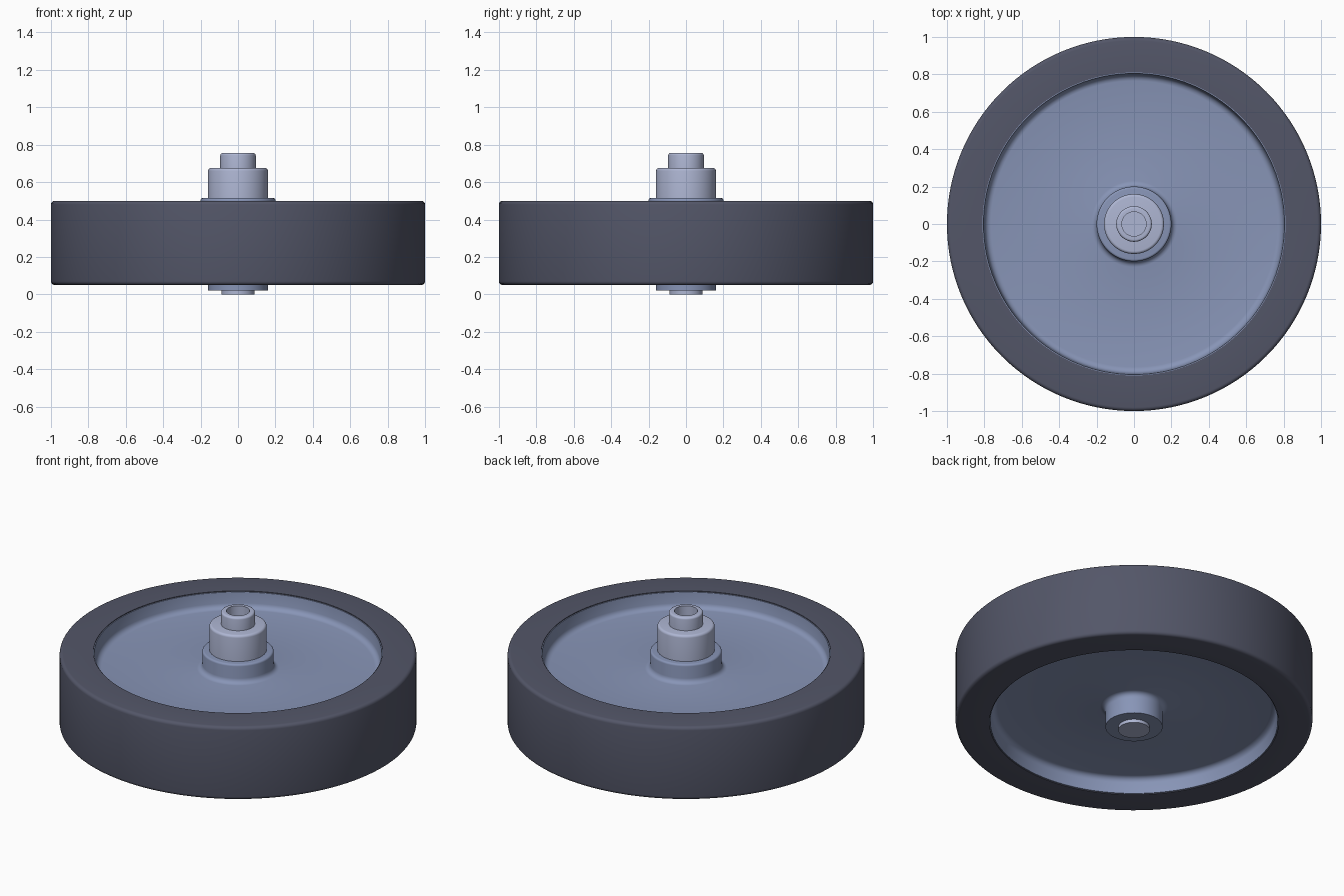
import bpy, bmesh, math
from mathutils import Vector, Matrix

if "Cube" in bpy.data.objects:
    bpy.data.objects.remove(bpy.data.objects["Cube"])

SIDES = 128


def srgb(hex_code):
    c = [int(hex_code[i:i + 2], 16) / 255 for i in (0, 2, 4)]
    return [v / 12.92 if v <= 0.04045 else ((v + 0.055) / 1.055) ** 2.4 for v in c] + [1.0]


def material(name, hex_code):
    m = bpy.data.materials.new(name)
    m.diffuse_color = srgb(hex_code)
    m.use_nodes = True
    m.node_tree.nodes["Principled BSDF"].inputs["Base Color"].default_value = m.diffuse_color
    return m


def rounded(points, closed):
    """Profile points (radius, z, fillet) -> 2D points with rounded corners."""
    out, n = [], len(points)
    for i, (r, z, f) in enumerate(points):
        p = Vector((r, z))
        if f == 0 or (not closed and i in (0, n - 1)):
            out.append(p)
            continue
        a = (Vector(points[i - 1][:2]) - p).normalized() * f + p
        b = (Vector(points[(i + 1) % n][:2]) - p).normalized() * f + p
        # five-point blend that follows a quarter circle closely
        for k in range(5):
            t = k / 4
            w0, w1, w2 = (1 - t) ** 2, 2 * t * (1 - t) * math.sqrt(0.5), t * t
            out.append((a * w0 + p * w1 + b * w2) / (w0 + w1 + w2))
    return out


def lathe(name, points, mat, closed=False):
    """Turn a profile round the z axis."""
    prof = rounded(points, closed)
    bm = bmesh.new()
    verts = [bm.verts.new((p.x, 0, p.y)) for p in prof]
    edges = [bm.edges.new(pair) for pair in zip(verts, verts[1:])]
    if closed:
        edges.append(bm.edges.new((verts[-1], verts[0])))
    bmesh.ops.spin(bm, geom=verts + edges, axis=(0, 0, 1), cent=(0, 0, 0),
                   angle=2 * math.pi, steps=SIDES, use_duplicate=False)
    bmesh.ops.remove_doubles(bm, verts=bm.verts, dist=1e-5)
    bmesh.ops.recalc_face_normals(bm, faces=bm.faces)
    mesh = bpy.data.meshes.new(name)
    bm.to_mesh(mesh)
    bm.free()
    mesh.materials.append(mat)
    ob = bpy.data.objects.new(name, mesh)
    bpy.context.collection.objects.link(ob)
    bpy.ops.object.select_all(action='DESELECT')
    ob.select_set(True)
    bpy.context.view_layer.objects.active = ob
    bpy.ops.object.shade_smooth_by_angle(angle=math.radians(32))
    return ob


rubber = material("dark_rubber", "535668")
plastic = material("blue_grey_hub", "8895B7")
metal = material("light_metal", "AEB6D3")

# Tyre: plain ring with softened outer edges
lathe("tyre", [(0.81, 0.05, 0), (1.0, 0.05, 0.02), (1.0, 0.5, 0.02), (0.81, 0.5, 0)],
      rubber, closed=True)

# Hub: rim, recessed web on both sides and central boss
lathe("hub", [(0, 0.02, 0), (0.16, 0.02, 0), (0.16, 0.15, 0.03), (0.795, 0.15, 0.03),
              (0.805, 0.055, 0), (0.83, 0.055, 0), (0.83, 0.495, 0), (0.805, 0.495, 0),
              (0.795, 0.4, 0.03), (0.2, 0.4, 0.03), (0.2, 0.515, 0.012), (0, 0.515, 0)],
      plastic)

# Bearing collar and hollow-topped axle
lathe("bearing_collar", [(0, 0.5, 0), (0.16, 0.5, 0), (0.16, 0.675, 0.015), (0, 0.675, 0)], metal)
lathe("axle_top", [(0, 0.66, 0), (0.095, 0.66, 0), (0.095, 0.755, 0.012),
                   (0.065, 0.755, 0), (0.065, 0.68, 0), (0, 0.68, 0)], metal)

# Axle end under the hub
lathe("axle_bottom", [(0, 0, 0), (0.088, 0, 0), (0.088, 0.04, 0), (0, 0.04, 0)], metal)
